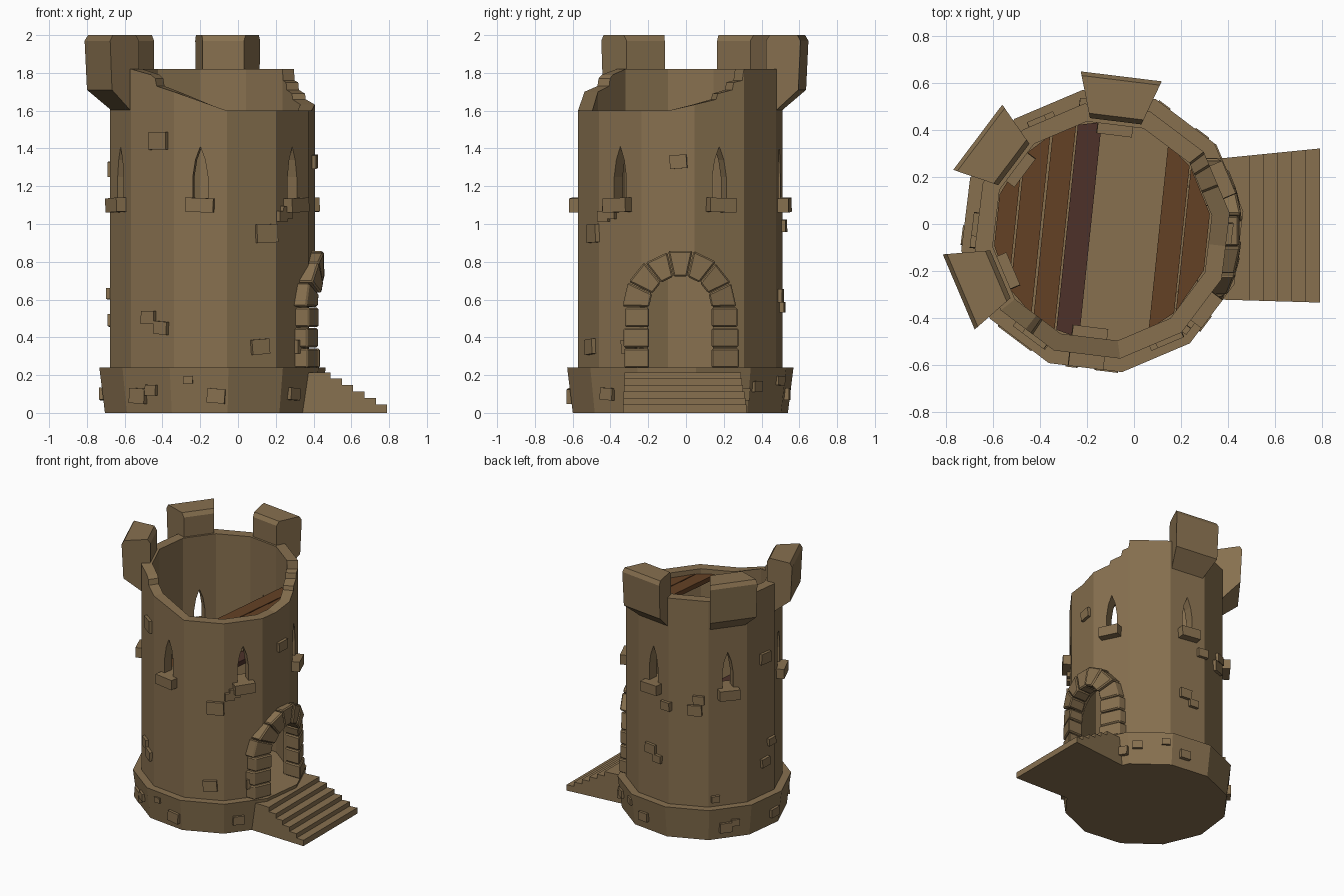
import bpy, math, random
from mathutils import Vector

random.seed(4)
if "Cube" in bpy.data.objects:
    bpy.data.objects.remove(bpy.data.objects["Cube"])

CX, CY = -0.135, -0.03          # tower axis
SIDES, OFFSET = 12, 8           # wall polygon, degrees of first corner
OUTER, INNER = 0.547, 0.47


def material(name, rgb):
    m = bpy.data.materials.new(name)
    m.use_nodes = True
    m.diffuse_color = (*rgb, 1)
    node = next(n for n in m.node_tree.nodes if n.type == "BSDF_PRINCIPLED")
    node.inputs["Base Color"].default_value = (*rgb, 1)
    return m


STONE = material("tan stone", (0.242, 0.162, 0.078))
WOOD = material("brown wood", (0.127, 0.053, 0.018))
DARK = material("dark red wood", (0.074, 0.031, 0.023))


def make(name, verts, faces, mat=STONE):
    me = bpy.data.meshes.new(name)
    me.from_pydata([tuple(v) for v in verts], [], faces)
    me.materials.append(mat)
    ob = bpy.data.objects.new(name, me)
    bpy.context.scene.collection.objects.link(ob)
    # consistent outward normals
    import bmesh
    bm = bmesh.new()
    bm.from_mesh(me)
    bmesh.ops.recalc_face_normals(bm, faces=bm.faces)
    bm.to_mesh(me)
    bm.free()
    return ob


def loft(name, a, b, mat=STONE):
    """Closed solid between two matching loops of points."""
    n = len(a)
    sides = [(i, (i + 1) % n, n + (i + 1) % n, n + i) for i in range(n)]
    return make(name, list(a) + list(b),
                sides + [tuple(range(n))[::-1], tuple(range(n, 2 * n))], mat)


def polar(r, deg, z):
    t = math.radians(deg)
    return Vector((CX + r * math.cos(t), CY + r * math.sin(t), z))


def face_angle(deg):
    """Direction of the wall face that contains this angle."""
    step = 360 / SIDES
    return OFFSET + step * (math.floor((deg - OFFSET) / step) + 0.5)


def flat(r, deg):
    """Radius of the polygon (corner radius r) at an angle."""
    d = math.radians(deg - face_angle(deg))
    return r * math.cos(math.pi / SIDES) / math.cos(d)


def block(name, deg, z, r0, r1, w, h, side=0, roll=0):
    """Box standing on a wall face: r0..r1 outward, side is along the face."""
    t, q = math.radians(deg), math.radians(roll)
    n = Vector((math.cos(t), math.sin(t), 0))
    u = Vector((-n.y, n.x, 0))
    loops = []
    for r in (r0, r1):
        loop = []
        for a, b in ((-1, -1), (1, -1), (1, 1), (-1, 1)):
            p, s = a * w / 2, b * h / 2
            loop.append(Vector((CX, CY, z)) + n * r
                        + u * (side + p * math.cos(q) - s * math.sin(q))
                        + Vector((0, 0, p * math.sin(q) + s * math.cos(q))))
        loops.append(loop)
    return loft(name, *loops)


# Flared foundation, whose top is also the ground floor
corners = [OFFSET + 360 / SIDES * i for i in range(SIDES)]
loft("foundation", [polar(0.575, a, 0) for a in corners],
     [polar(0.605, a, 0.24) for a in corners])

# Ruined wall: height follows a broken skyline around the ring
skyline = [(-82, 1.6), (-7, 1.6), (21, 1.66), (22, 1.69), (31, 1.71), (32, 1.75),
           (37, 1.76), (38, 1.82), (218, 1.82), (232, 1.79), (235, 1.77),
           (236, 1.73), (248, 1.70), (278, 1.6)]


def height(a):
    for (a0, z0), (a1, z1) in zip(skyline, skyline[1:]):
        if a0 <= a <= a1:
            return z0 + (z1 - z0) * (a - a0) / (a1 - a0)


angles = sorted({a for a, _ in skyline[:-1]} | {(a + 82) % 360 - 82 for a in corners})
verts, faces, n = [], [], len(angles)
for a in angles:
    ro, ri, z = flat(OUTER, a + 0.001), flat(INNER, a + 0.001), height(a)
    verts += [polar(ro, a, 0.2), polar(ro, a, z), polar(ri, a, z), polar(ri, a, 0.2)]
for i in range(n):
    j = (i + 1) % n
    faces += [(4 * i + k, 4 * j + k, 4 * j + (k + 1) % 4, 4 * i + (k + 1) % 4)
              for k in range(4)]
wall = make("tower_wall", verts, faces)

# Openings: lancet windows on every other face and an arched doorway
cutters = []
lancet = [(-0.04, 1.09), (0.04, 1.09), (0.04, 1.25), (0.026, 1.34), (0, 1.41),
          (-0.026, 1.34), (-0.04, 1.25)]
window_angles = [23 + 60 * i for i in range(6)]
for a in window_angles:
    t = math.radians(a)
    u = Vector((-math.sin(t), math.cos(t), 0))
    cutters.append(loft("window_cutter", *[[polar(r, a, z) + u * s for s, z in lancet]
                                           for r in (0.38, 0.7)]))
ARCH_Z, ARCH_IN, ARCH_OUT = 0.56, 0.175, 0.30
door = [(-ARCH_IN, 0.21), (ARCH_IN, 0.21)]
door += [(ARCH_IN * math.cos(math.pi * i / 8), ARCH_Z + ARCH_IN * math.sin(math.pi * i / 8))
         for i in range(9)]
cutters.append(loft("door_cutter", *[[(x, CY + y, z) for y, z in door] for x in (0.1, 0.6)]))

for c in cutters:
    c.hide_render = True
    mod = wall.modifiers.new("opening", "BOOLEAN")
    mod.operation, mod.solver, mod.object = "DIFFERENCE", "EXACT", c
bpy.context.view_layer.update()
cut = bpy.data.meshes.new_from_object(wall.evaluated_get(bpy.context.evaluated_depsgraph_get()))
wall.modifiers.clear()
wall.data = cut
for c in cutters:
    bpy.data.objects.remove(c)

# Window sills run through the wall
for i, a in enumerate(window_angles):
    block("window_sill", a, 1.1, 0.41, 0.585, 0.15, 0.075, roll=(-2, 2)[i % 2])


# Arch stones hug the round wall
def arch_stone(name, outline):
    def ring(r):
        return [(CX + math.sqrt(r * r - y * y), CY + y, z) for y, z in outline]
    ob = loft(name, ring(0.475), ring(0.59 + random.uniform(-0.008, 0.008)))
    bev = ob.modifiers.new("worn edges", "BEVEL")
    bev.width, bev.segments = 0.008, 1


JAMBS, VOUSSOIRS, GAP = 3, 7, 0.003
for s in (-1, 1):
    for i in range(JAMBS):
        z0, z1 = [0.235 + (ARCH_Z - 0.235) * k / JAMBS for k in (i, i + 1)]
        out = ARCH_OUT + random.uniform(-0.008, 0.012)
        arch_stone("door_jamb", [(s * y, z) for y, z in (
            (ARCH_IN - 0.01, z0 + GAP), (out, z0 + GAP), (out, z1 - GAP), (ARCH_IN - 0.01, z1 - GAP))])
for i in range(VOUSSOIRS):
    t0, t1 = [math.pi * k / VOUSSOIRS for k in (i + 0.02, i + 0.98)]
    out = ARCH_OUT + random.uniform(-0.006, 0.008)
    arch_stone("door_arch", [(r * math.cos(t), ARCH_Z + r * math.sin(t)) for r, t in (
        (ARCH_IN - 0.01, t0), (out, t0), (out, t1), (ARCH_IN - 0.01, t1))])

# Door stairs, slightly wider toward the ground
steps = [(0.33, 0.0), (0.33, 0.215)]
for i in range(6):
    x, z = 0.49 + 0.06 * i, 0.215 - 0.034 * i
    steps += [(x, z), (x, z - 0.034 if i < 5 else 0.0)]
loft("door_stairs", [(x, -0.32 - 0.03 * (x - 0.33), z) for x, z in steps],
     [(x, 0.275 + 0.1 * (x - 0.33), z) for x, z in steps])

# Three surviving battlements, flared out on sloping corbels
for a in (83, 143, 203):
    profile = [(0.47, 1.80), (0.47, 1.97), (0.49, 2.0), (0.645, 2.0), (0.662, 1.97),
               (0.65, 1.71), (0.525, 1.60), (0.525, 1.80)]
    t = math.radians(a)
    u = Vector((-math.sin(t), math.cos(t), 0))
    loft("battlement", *[[polar(r, a, z) + u * s * (0.11 + 0.33 * (r - 0.47))
                          for r, z in profile] for s in (-1, 1)])


# Floor planks, cut to the round room
def plank(x, width, z, mat):
    tilt = math.radians(6)
    along = Vector((math.sin(tilt), math.cos(tilt), 0))
    across = Vector((along.y, -along.x, 0))
    loop = []
    limit = 0.45
    for d, s in ((-1, -1), (1, -1), (1, 1), (-1, 1)):
        off = max(-limit, min(limit, x - CX + d * width / 2))
        loop.append(Vector((CX, CY, z)) + across * off
                    + along * s * math.sqrt(0.463 ** 2 - off ** 2))
    loft("floor_plank", loop, [p + Vector((0, 0, 0.035)) for p in loop], mat)


for x, w, z, m in ((-0.555, 0.1, 0.9, WOOD), (-0.447, 0.1, 0.9, WOOD),
                   (-0.34, 0.095, 0.9, WOOD), (-0.235, 0.1, 0.91, DARK),
                   (0.155, 0.1, 1.53, WOOD), (0.262, 0.1, 1.53, WOOD)):
    plank(x, w, z, m)

# Loose stones proud of the wall and of the foundation: angle, height, width
wall_stones = [(238, 1.44, 0.115), (302, 0.95, 0.12), (312, 1.04, 0.07), (316, 1.06, 0.08),
               (231, 0.505, 0.085), (240, 0.45, 0.085), (298, 0.35, 0.1), (359, 1.33, 0.09),
               (330, 0.35, 0.09), (177, 1.29, 0.1), (118, 0.98, 0.1), (121, 1.06, 0.08),
               (177, 0.49, 0.08), (184, 0.63, 0.07), (133, 0.3, 0.06), (81, 0.62, 0.09),
               (96, 0.99, 0.08), (88, 0.56, 0.07)]
base_stones = [(227, 0.09, 0.1), (236, 0.12, 0.07), (257, 0.175, 0.05), (272, 0.09, 0.095),
               (34, 0.1, 0.08), (44, 0.14, 0.07), (64, 0.17, 0.06), (78, 0.1, 0.08),
               (140, 0.09, 0.09), (147, 0.12, 0.06), (182, 0.1, 0.08), (318, 0.1, 0.08)]
for name, stones, radius in (("wall_stone", wall_stones, OUTER), ("base_stone", base_stones, 0.588)):
    for a, z, w in stones:
        f = face_angle(a)
        r = radius * math.cos(math.pi / SIDES)
        block(name, f, z, r - 0.03, r + 0.022, w, 0.8 * w,
              side=r * math.tan(math.radians(a - f)), roll=random.uniform(-5, 5))
